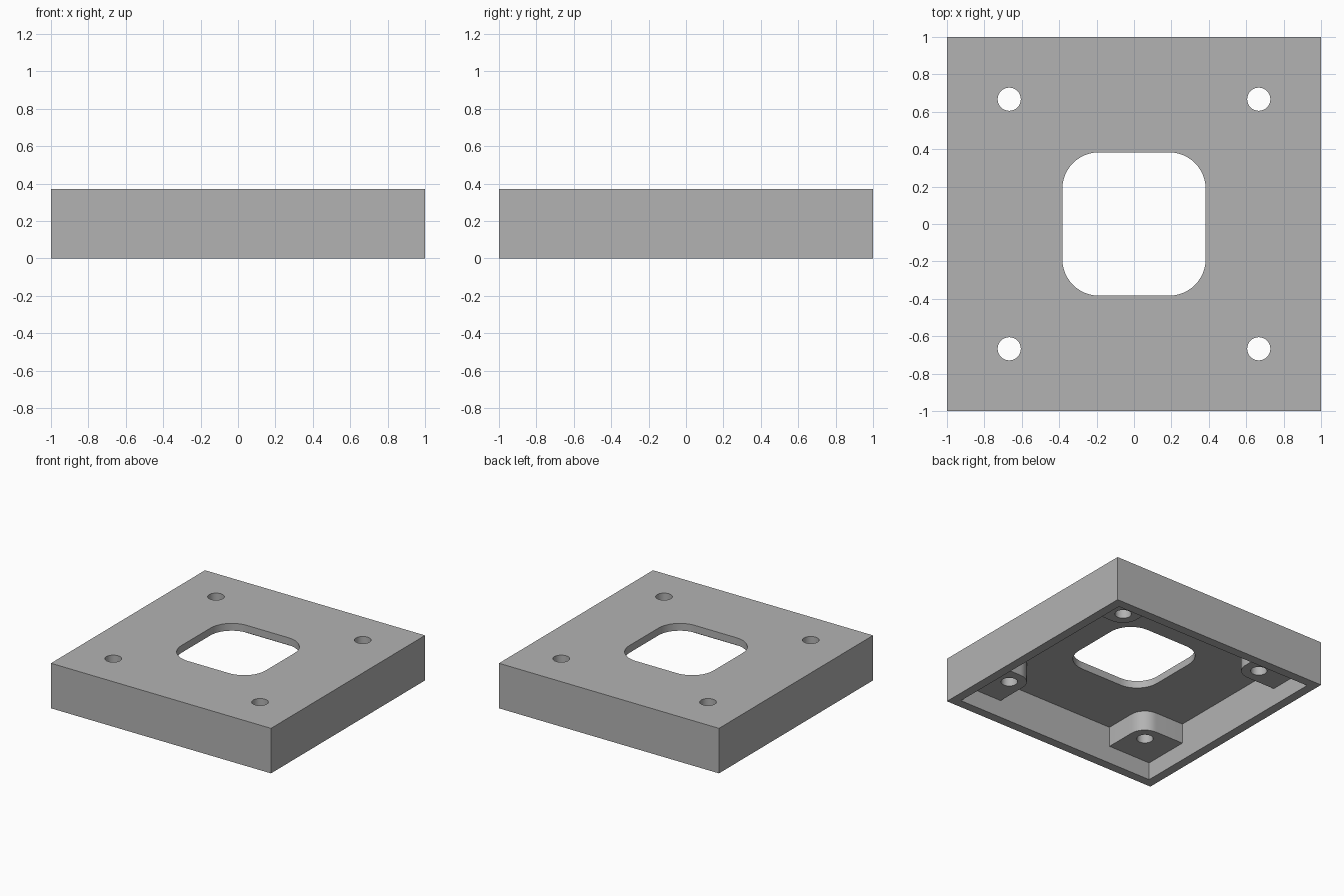
import bpy
import bmesh
from math import sin, cos, pi, radians
from mathutils import Vector, Matrix

if "Cube" in bpy.data.objects:
    bpy.data.objects.remove(bpy.data.objects["Cube"])

HEIGHT = 0.37
CEILING = 0.31       # underside of the top plate
POST_BOTTOM = 0.145  # lower end of the corner posts
INNER = 0.925        # inside face of the side walls
POST = 0.535         # inward faces of the corner posts
HOLE = 0.667         # screw hole centres
OPENING = 0.383

grey = bpy.data.materials.new("plain grey")
grey.use_nodes = True
colour = (0.45, 0.45, 0.45, 1)
grey.diffuse_color = colour
grey.node_tree.nodes["Principled BSDF"].inputs["Base Color"].default_value = colour


def arc(x, y, r, start, end, steps=12):
    angles = [radians(start + (end - start) * i / steps) for i in range(steps + 1)]
    return [Vector((x + r * cos(a), y + r * sin(a), 0)) for a in angles]


def four_turns(points):
    """Repeat one corner's outline around the centre."""
    return [Matrix.Rotation(k * pi / 2, 3, 'Z') @ p for k in range(4) for p in points]


def prism(name, outline, bottom, top):
    bm = bmesh.new()
    base = bm.faces.new([bm.verts.new((p.x, p.y, bottom)) for p in outline])
    new = bmesh.ops.extrude_face_region(bm, geom=[base])["geom"]
    verts = [v for v in new if isinstance(v, bmesh.types.BMVert)]
    bmesh.ops.translate(bm, verts=verts, vec=(0, 0, top - bottom))
    bmesh.ops.recalc_face_normals(bm, faces=bm.faces)
    mesh = bpy.data.meshes.new(name)
    bm.to_mesh(mesh)
    bm.free()
    mesh.materials.append(grey)
    obj = bpy.data.objects.new(name, mesh)
    bpy.context.collection.objects.link(obj)
    return obj


def square(half):
    return four_turns([Vector((half, half, 0))])


# Outer block
cover = prism("cover", square(1), 0, HEIGHT)

# Hollow underside, stepping around the four rounded corner posts
post_radius = HOLE - POST
post_edge = ([Vector((INNER, POST, 0))]
             + arc(HOLE, HOLE, post_radius, 270, 180)
             + [Vector((POST, INNER, 0))])
cutters = [
    prism("upper_cavity_cutter", four_turns(post_edge), POST_BOTTOM / 2, CEILING),
    prism("lower_cavity_cutter", square(INNER), -0.1, POST_BOTTOM),
]

# Rounded square opening in the middle
r = 0.195
corner = arc(OPENING - r, OPENING - r, r, 0, 90)
cutters.append(prism("opening_cutter", four_turns(corner), 0.05, HEIGHT + 0.1))

# Screw holes through the posts
for sx in (-1, 1):
    for sy in (-1, 1):
        circle = arc(sx * HOLE, sy * HOLE, 0.062, 0, 360, 32)[:-1]
        cutters.append(prism("screw_hole_cutter", circle, 0.05, HEIGHT + 0.1))

for cutter in cutters:
    cutter.hide_render = True
    cut = cover.modifiers.new(cutter.name, 'BOOLEAN')
    cut.operation = 'DIFFERENCE'
    cut.solver = 'EXACT'
    cut.object = cutter

# Bake the cuts and drop the helpers
bpy.context.view_layer.update()
evaluated = cover.evaluated_get(bpy.context.evaluated_depsgraph_get())
result = bpy.data.meshes.new_from_object(evaluated)
cover.modifiers.clear()
cover.data = result
for cutter in cutters:
    bpy.data.objects.remove(cutter)

# Smooth the round walls, keep the edges sharp
for obj in bpy.context.selected_objects:
    obj.select_set(False)
cover.select_set(True)
bpy.context.view_layer.objects.active = cover
bpy.ops.object.shade_smooth_by_angle(angle=radians(30))
